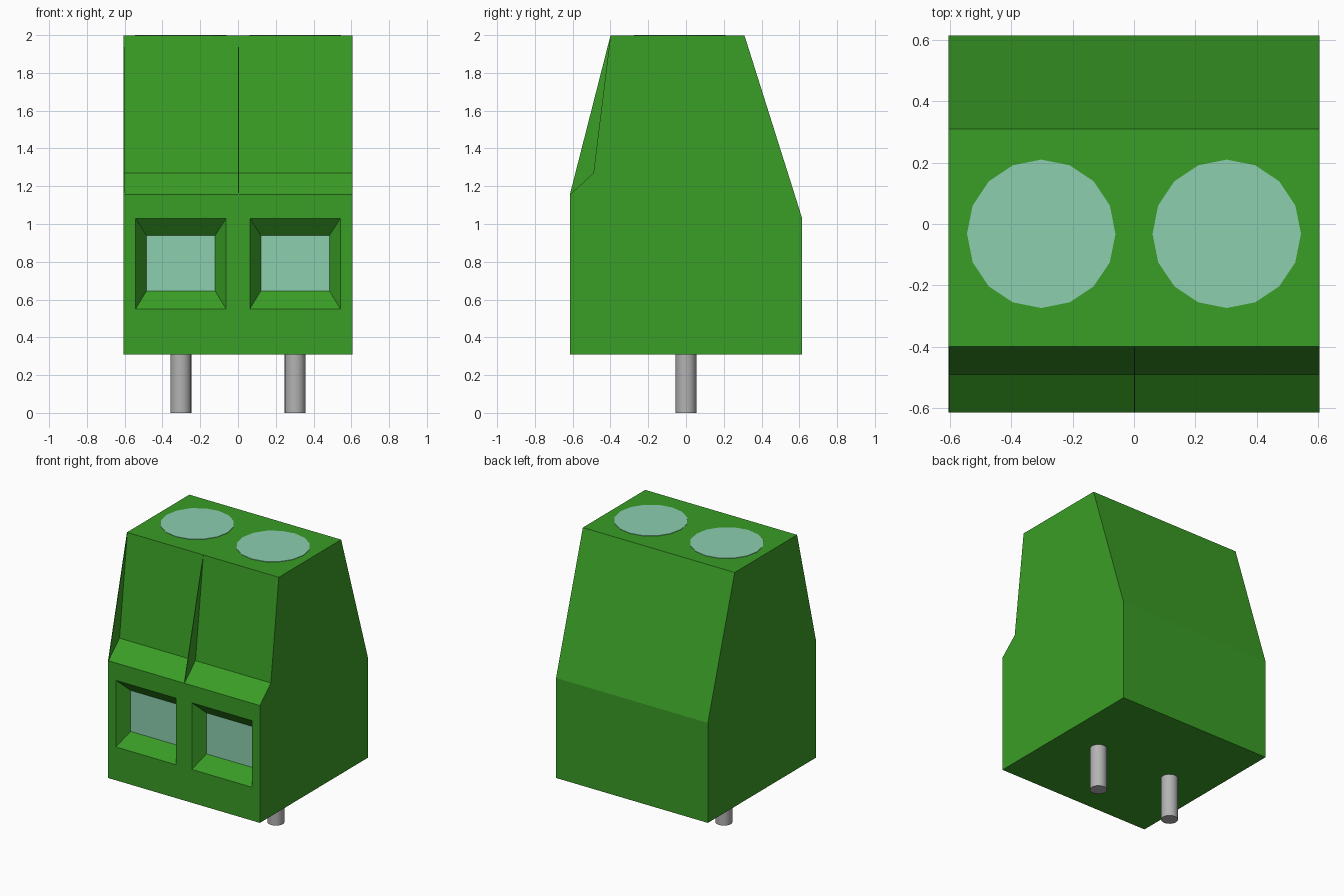
import bpy, bmesh, math

if "Cube" in bpy.data.objects:
    bpy.data.objects.remove(bpy.data.objects["Cube"], do_unlink=True)


def material(name, rgb, rough=0.6):
    m = bpy.data.materials.new(name)
    m.use_nodes = True
    m.diffuse_color = (*rgb, 1)
    bsdf = m.node_tree.nodes["Principled BSDF"]
    bsdf.inputs["Base Color"].default_value = (*rgb, 1)
    bsdf.inputs["Roughness"].default_value = rough
    return m


GREEN = material("housing green", (0.042, 0.34, 0.019))
TEAL = material("pale teal metal", (0.26, 0.62, 0.43))
GREY = material("pin grey", (0.45, 0.45, 0.45))

WIDTH, CHEEK = 0.605, 0.004
TOP = 1.997
# Side outline as (y, z): front bottom, front top, notch, then over the top
OUTLINE = [(-0.615, 0.31), (-0.615, 1.155), (-0.49, 1.27), (-0.40, TOP),
           (0.31, TOP), (0.615, 1.03), (0.615, 0.31)]


def finish(bm, name, mats):
    bmesh.ops.recalc_face_normals(bm, faces=bm.faces)
    mesh = bpy.data.meshes.new(name)
    bm.to_mesh(mesh)
    bm.free()
    ob = bpy.data.objects.new(name, mesh)
    bpy.context.collection.objects.link(ob)
    for m in mats:
        mesh.materials.append(m)
    return ob


def prism(bm, outline, x0, x1, skip=()):
    """Extrude a (y, z) outline along x, leaving out the listed side faces."""
    a = [bm.verts.new((x0, y, z)) for y, z in outline]
    b = [bm.verts.new((x1, y, z)) for y, z in outline]
    bm.faces.new(a)
    bm.faces.new(b)
    n = len(outline)
    for i in range(n):
        if i not in skip:
            j = (i + 1) % n
            bm.faces.new((a[i], a[j], b[j], b[i]))
    return a, b


def rect(bm, cx, half, y, z0, z1):
    return [bm.verts.new((cx + sx * half, y, z))
            for sx, z in ((-1, z0), (1, z0), (1, z1), (-1, z1))]


def disc(name, cx, cy, radius, z0, z1, sides, mat):
    bpy.ops.mesh.primitive_cylinder_add(vertices=sides, radius=radius, depth=z1 - z0,
                                        location=(cx, cy, (z0 + z1) / 2))
    ob = bpy.context.object
    ob.name = name
    ob.data.materials.append(mat)
    return ob


for side, x0 in (("right", -WIDTH), ("left", 0.0)):
    cx = x0 + WIDTH / 2

    # Housing block with a tapered wire opening in its front face
    bm = bmesh.new()
    a, b = prism(bm, OUTLINE, x0 + CHEEK, x0 + WIDTH, skip=(0,))
    front = [a[0], b[0], b[1], a[1]]
    mouth = rect(bm, cx, 0.24, -0.615, 0.55, 1.03)
    throat = rect(bm, cx, 0.182, -0.53, 0.645, 0.94)
    for outer, inner in ((front, mouth), (mouth, throat)):
        for i in range(4):
            j = (i + 1) % 4
            bm.faces.new((outer[i], outer[j], inner[j], inner[i]))
    contact = bm.faces.new(throat)
    contact.material_index = 1
    finish(bm, side + "_housing", [GREEN, TEAL])

    # Thin cheek wall that closes the notch on one side of the block
    bm = bmesh.new()
    prism(bm, OUTLINE[:2] + OUTLINE[3:], x0, x0 + CHEEK)
    finish(bm, side + "_cheek_wall", [GREEN])

    # Screw head on top and solder pin underneath
    disc(side + "_screw_head", cx, -0.032, 0.242, TOP - 0.004, 2.0, 16, TEAL)
    disc(side + "_pin", cx, 0.0, 0.055, 0.0, 0.33, 24, GREY)
    bpy.ops.object.shade_smooth_by_angle(angle=math.radians(40))
